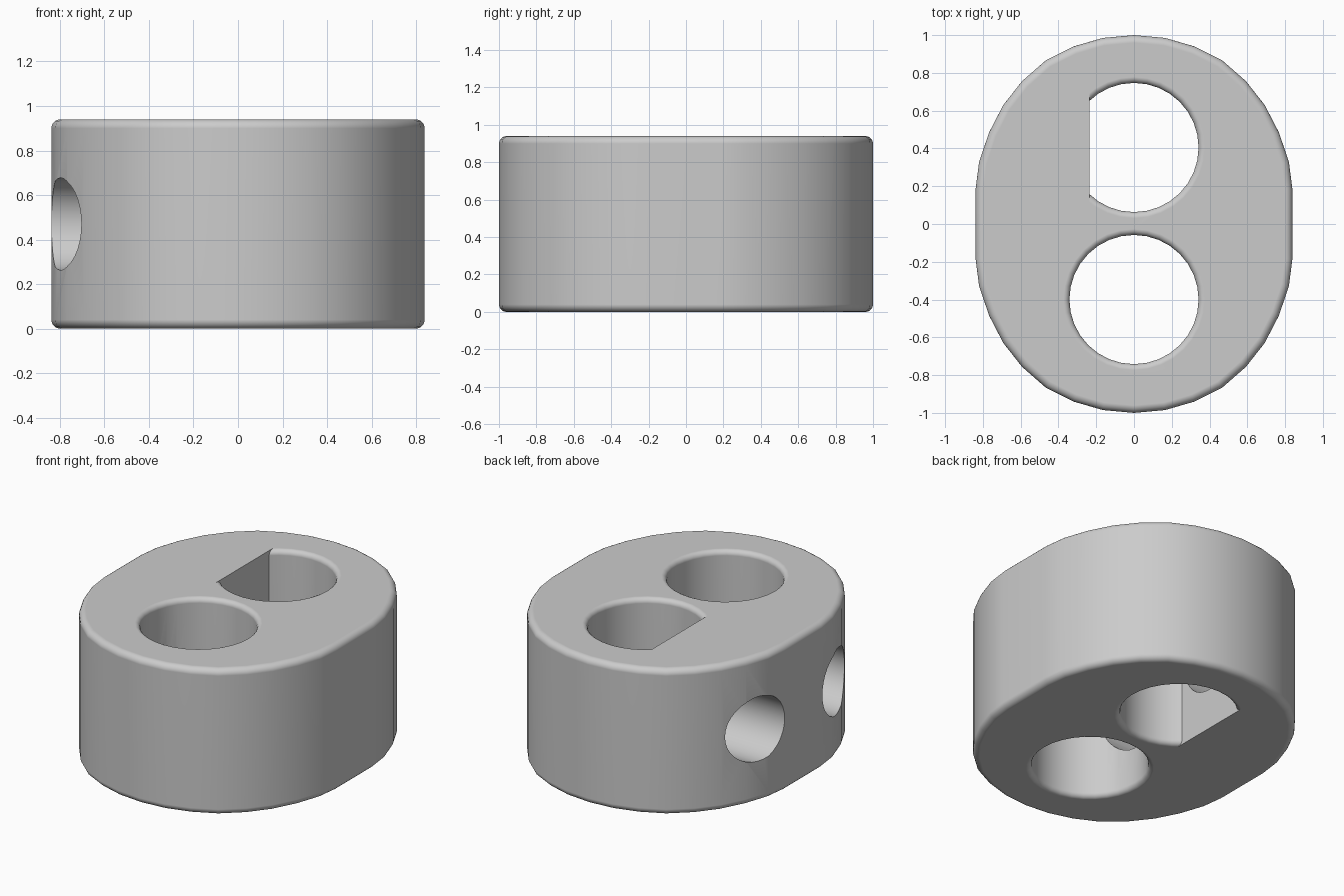
import bpy, bmesh, math
from mathutils import Matrix

if "Cube" in bpy.data.objects:
    bpy.data.objects.remove(bpy.data.objects["Cube"], do_unlink=True)

HEIGHT = 0.94
FILLET = 0.04
HOLE_R = 0.342
HOLE_Y = 0.4
FLAT_X = -0.235

grey = bpy.data.materials.new("light grey")
grey.use_nodes = True
grey.diffuse_color = (0.6, 0.6, 0.6, 1)
grey.node_tree.nodes["Principled BSDF"].inputs["Base Color"].default_value = (0.6, 0.6, 0.6, 1)


def rounded_ends(radius, steps=5):
    """(inset, z) pairs from bottom to top with quarter-round ends."""
    arc = []
    for i in range(steps + 1):
        a = math.pi / 2 * i / steps
        arc.append((radius * (1 - math.sin(a)), radius * (1 - math.cos(a))))
    return arc + [(d, HEIGHT - z) for d, z in reversed(arc)]


def loft(bm, rings):
    """Join closed rings of points and cap both ends."""
    loops = [[bm.verts.new(p) for p in ring] for ring in rings]
    n = len(loops[0])
    for low, high in zip(loops, loops[1:]):
        for i in range(n):
            j = (i + 1) % n
            bm.faces.new((low[i], low[j], high[j], high[i]))
    bm.faces.new(loops[0][::-1])
    bm.faces.new(loops[-1])


def to_object(bm, name):
    bmesh.ops.recalc_face_normals(bm, faces=bm.faces)
    mesh = bpy.data.meshes.new(name)
    bm.to_mesh(mesh)
    bm.free()
    mesh.materials.append(grey)
    obj = bpy.data.objects.new(name, mesh)
    bpy.context.collection.objects.link(obj)
    return obj


# Body: flat-sided oval with rounded top and bottom edges
quarter = [(0.838, 0.19), (0.82, 0.33), (0.767, 0.485), (0.692, 0.63),
           (0.592, 0.757), (0.465, 0.868), (0.32, 0.94), (0.165, 0.985)]
half = quarter + [(0, 1)] + [(-x, y) for x, y in reversed(quarter)]
outline = half + [(-x, -y) for x, y in half]
bm = bmesh.new()
loft(bm, [[(x * (1 - d / 0.838), y * (1 - d), z) for x, y in outline]
          for d, z in rounded_ends(FILLET)])
body = to_object(bm, "body")


# Vertical bores with flared rims; the back one has a flat side
def bore(name, y, flat):
    profile = [(HOLE_R + d, z) for d, z in rounded_ends(FILLET * 0.8)]
    profile = [(profile[0][0], -0.1)] + profile + [(profile[-1][0], HEIGHT + 0.1)]
    bm = bmesh.new()
    n = 32
    loft(bm, [[(r * math.cos(math.tau * i / n), y + r * math.sin(math.tau * i / n), z)
               for i in range(n)] for r, z in profile])
    if flat:
        cut = bmesh.ops.bisect_plane(bm, geom=bm.verts[:] + bm.edges[:] + bm.faces[:],
                                     plane_co=(FLAT_X, 0, 0), plane_no=(-1, 0, 0),
                                     clear_outer=True)
        rim = [e for e in cut["geom_cut"] if isinstance(e, bmesh.types.BMEdge)]
        bmesh.ops.holes_fill(bm, edges=rim, sides=0)
    return to_object(bm, name)


# Side drillings that run from the right wall into each bore
def drilling(name, y):
    bm = bmesh.new()
    turn = Matrix.Translation((-0.6, y, HEIGHT / 2)) @ Matrix.Rotation(math.pi / 2, 4, "Y")
    bmesh.ops.create_cone(bm, cap_ends=True, segments=32, radius1=0.208,
                          radius2=0.208, depth=0.9, matrix=turn)
    return to_object(bm, name)


cutters = [bore("round_bore_cutter", -HOLE_Y, False),
           bore("flat_sided_bore_cutter", HOLE_Y + 0.005, True),
           drilling("front_drilling_cutter", -HOLE_Y),
           drilling("back_drilling_cutter", HOLE_Y)]

bpy.ops.object.select_all(action="DESELECT")
bpy.context.view_layer.objects.active = body
body.select_set(True)
for cutter in cutters:
    mod = body.modifiers.new("cut", "BOOLEAN")
    mod.operation = "DIFFERENCE"
    mod.solver = "EXACT"
    mod.object = cutter
    bpy.ops.object.modifier_apply(modifier=mod.name)
    bpy.data.objects.remove(cutter, do_unlink=True)

# Smooth walls and fillets, crisp bore edges
bpy.ops.object.shade_smooth_by_angle(angle=math.radians(30))
weighted = body.modifiers.new("even shading", "WEIGHTED_NORMAL")
weighted.keep_sharp = True
